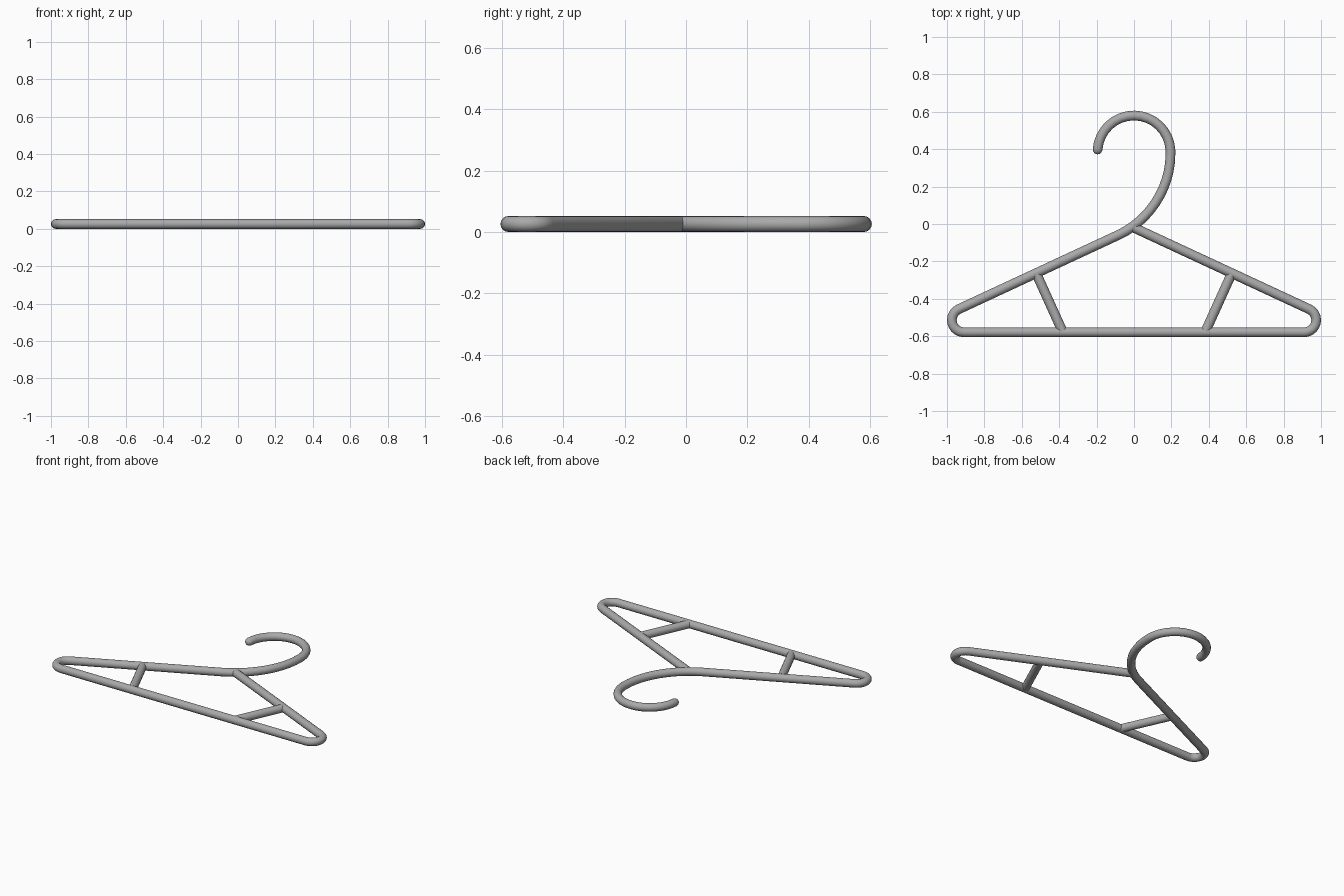
import bpy, bmesh, math
from mathutils import Vector

if "Cube" in bpy.data.objects:
    bpy.data.objects.remove(bpy.data.objects["Cube"])

R = 0.026           # rod radius
SIDES = 16

grey = bpy.data.materials.new("plain grey")
grey.diffuse_color = (0.40, 0.40, 0.40, 1)
grey.use_nodes = True
grey.node_tree.nodes["Principled BSDF"].inputs["Base Color"].default_value = grey.diffuse_color


def arc(cx, cy, r, a0, a1, n):
    """Points on an arc, angles in degrees."""
    return [(cx + r * math.cos(math.radians(a0 + (a1 - a0) * i / n)),
             cy + r * math.sin(math.radians(a0 + (a1 - a0) * i / n))) for i in range(n + 1)]


def bezier(p0, p1, p2, p3, n):
    p0, p1, p2, p3 = map(Vector, (p0, p1, p2, p3))
    pts = []
    for i in range(n + 1):
        t = i / n
        u = 1 - t
        pts.append(tuple(p0 * u**3 + p1 * 3 * u * u * t + p2 * 3 * u * t * t + p3 * t**3))
    return pts


def tube(name, path, round_end=False):
    """Sweep a round section along a flat path; optionally dome the far end."""
    pts = [Vector((x, y, R)) for x, y in path]
    radii = [R] * len(pts)
    if round_end:
        d = (pts[-1] - pts[-2]).normalized()
        tip = pts[-1].copy()
        for a in (30, 55, 75, 88):
            pts.append(tip + d * R * math.sin(math.radians(a)))
            radii.append(R * math.cos(math.radians(a)))
    bm = bmesh.new()
    rings = []
    for i, p in enumerate(pts):
        d = (pts[min(i + 1, len(pts) - 1)] - pts[max(i - 1, 0)]).normalized()
        side = Vector((-d.y, d.x, 0))
        rings.append([bm.verts.new(p + radii[i] * (side * math.cos(k * math.tau / SIDES)
                      + Vector((0, 0, math.sin(k * math.tau / SIDES))))) for k in range(SIDES)])
    for a, b in zip(rings, rings[1:]):
        for k in range(SIDES):
            j = (k + 1) % SIDES
            bm.faces.new((a[k], a[j], b[j], b[k]))
    bm.faces.new(rings[0])
    bm.faces.new(rings[-1])
    bmesh.ops.recalc_face_normals(bm, faces=bm.faces)
    me = bpy.data.meshes.new(name)
    bm.to_mesh(me)
    bm.free()
    me.materials.append(grey)
    ob = bpy.data.objects.new(name, me)
    bpy.context.collection.objects.link(ob)
    bpy.ops.object.select_all(action='DESELECT')
    ob.select_set(True)
    bpy.context.view_layer.objects.active = ob
    bpy.ops.object.shade_smooth_by_angle(angle=math.radians(40))
    return ob


# One bent rod: right shoulder, right end, bottom bar, left end, left shoulder, hook
CX, CY, CR = 0.909, -0.514, 0.065
frame = [(0.0, -0.02)]
frame += arc(CX, CY, CR, 65, -90, 10)
frame += arc(-CX, CY, CR, 270, 115, 10)
frame += bezier((-0.08, -0.057), (0.07, 0.013), (0.195, 0.18), (0.195, 0.375), 12)
frame += arc(0, 0.385, 0.195, 3, 176, 16)
tube("hanger_rod", frame, round_end=True)

# Slanted struts between shoulders and bottom bar
for name, s in (("left_strut", -1), ("right_strut", 1)):
    tube(name, [(s * 0.521, -0.268), (s * 0.383, -0.572)])
